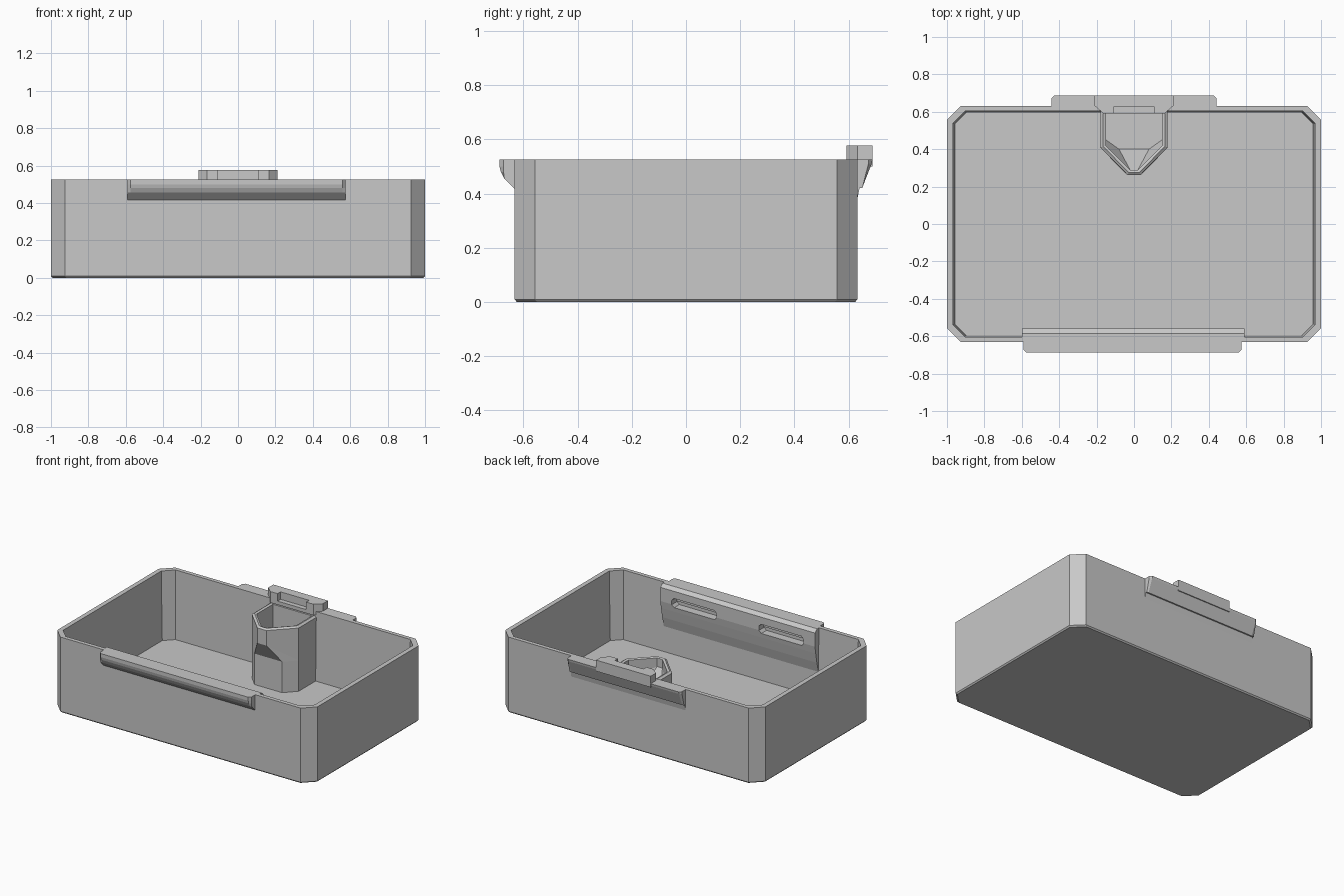
import bpy, bmesh

if "Cube" in bpy.data.objects:
    bpy.data.objects.remove(bpy.data.objects["Cube"])

GREY = (0.58, 0.58, 0.58, 1)
plastic = bpy.data.materials.new("light_grey_plastic")
plastic.use_nodes = True
plastic.diffuse_color = GREY
plastic.node_tree.nodes["Principled BSDF"].inputs["Base Color"].default_value = GREY


def loft(name, rings):
    """Join closed rings of equal length and cap both ends."""
    bm = bmesh.new()
    loops = [[bm.verts.new(p) for p in ring] for ring in rings]
    n = len(loops[0])
    for a, b in zip(loops, loops[1:]):
        for i in range(n):
            j = (i + 1) % n
            bm.faces.new((a[i], a[j], b[j], b[i]))
    bm.faces.new(loops[0][::-1])
    bm.faces.new(loops[-1])
    bmesh.ops.recalc_face_normals(bm, faces=bm.faces)
    mesh = bpy.data.meshes.new(name)
    bm.to_mesh(mesh)
    bm.free()
    mesh.materials.append(plastic)
    obj = bpy.data.objects.new(name, mesh)
    bpy.context.collection.objects.link(obj)
    return obj


def level(points, z):
    return [(x, y, z) for x, y in points]


def octagon(x, y, c, z):
    return level([(x - c, -y), (x, c - y), (x, y - c), (x - c, y),
                  (c - x, y), (-x, y - c), (-x, c - y), (c - x, -y)], z)


def rail(name, profile, x0, x1):
    """Extrude a y-z profile along x."""
    return loft(name, [[(x, y, z) for y, z in profile] for x in (x0, x1)])


def grip(name, profile, x0, x1, c=0.015):
    """Extrude a y-z profile along x, clipping its outermost corners."""
    limit = max(abs(y) for y, z in profile) - c
    clipped = [(max(-limit, min(limit, y)), z) for y, z in profile]
    steps = [(x0, clipped), (x0 + c, profile), (x1 - c, profile), (x1, clipped)]
    return loft(name, [[(x, y, z) for y, z in p] for x, p in steps])


def block(name, x0, x1, y0, y1, z0, z1):
    pts = [(x0, y0), (x1, y0), (x1, y1), (x0, y1)]
    return loft(name, [level(pts, z0), level(pts, z1)])


def cut(targets, cutter):
    for obj in targets:
        mod = obj.modifiers.new("cut", 'BOOLEAN')
        mod.operation = 'DIFFERENCE'
        mod.solver = 'EXACT'
        mod.object = cutter
        bpy.context.view_layer.objects.active = obj
        bpy.ops.object.modifier_apply(modifier=mod.name)
    bpy.data.objects.remove(cutter)


# Open tray with chamfered corners and slightly drafted inner walls
TOP = 0.525
FLOOR = 0.045
tray = loft("tray", [
    octagon(0.992, 0.624, 0.075, 0), octagon(1, 0.632, 0.075, 0.009),
    octagon(1, 0.632, 0.075, TOP), octagon(0.968, 0.604, 0.065, TOP),
    octagon(0.958, 0.596, 0.06, FLOOR)])

# Front grip lip, outside
grip("front_lip", [(-0.61, TOP), (-0.688, TOP), (-0.688, 0.5), (-0.683, 0.48),
                   (-0.67, 0.455), (-0.63, 0.415), (-0.61, 0.415)], -0.59, 0.575)

# Front reinforcement, inside, with two long slots
rib = rail("front_inner_rib", [(-0.615, TOP), (-0.585, TOP), (-0.56, 0.505),
                               (-0.56, 0.41), (-0.568, 0.36), (-0.581, 0.29),
                               (-0.599, 0.22), (-0.615, 0.22)], -0.6, 0.59)
for x in (-0.34, 0.33):
    shape = [(x + sx * w, z) for sx, w, z in (
        (-1, 0.155, 0.39), (1, 0.155, 0.39), (1, 0.172, 0.407), (1, 0.172, 0.438),
        (1, 0.155, 0.455), (-1, 0.155, 0.455), (-1, 0.172, 0.438), (-1, 0.172, 0.407))]
    cut([tray, rib], loft("slot_cutter", [[(px, y, z) for px, z in shape]
                                          for y in (-0.62, -0.5)]))

# Back flange
grip("back_flange", [(0.615, TOP), (0.688, TOP), (0.685, 0.51), (0.65, 0.42),
                     (0.64, 0.42), (0.632, 0.38), (0.615, 0.38)], -0.44, 0.44)

# Raised latch block on the back rim
plan = [(-0.21, 0.688), (-0.21, 0.632), (-0.165, 0.592),
        (0.165, 0.592), (0.21, 0.632), (0.21, 0.688)]
latch = loft("latch_block", [level(plan, 0.5), level(plan, 0.577)])
cut([latch], block("recess_cutter", -0.11, 0.11, 0.58, 0.625, 0.525, 0.6))
cut([tray], block("latch_slot_cutter", -0.11, 0.11, 0.57, 0.622, 0.44, 0.49))


# Pointed holder column against the back wall, its tip overhanging a flat front
def pentagon(w, y_back, y_side, tip, y_tip):
    return [(-w, y_back), (-w, y_side), (-tip, y_tip),
            (tip, y_tip), (w, y_side), (w, y_back)]


stem = pentagon(0.18, 0.606, 0.41, 0.107, 0.333)
outer = pentagon(0.18, 0.606, 0.41, 0.035, 0.262)
middle = pentagon(0.165, 0.602, 0.415, 0.028, 0.275)
inner = pentagon(0.15, 0.598, 0.42, 0.02, 0.288)
RIM = 0.495

# The overhang starts low at the stem front and reaches the tip higher up
spout = [(x, y, 0.38 if y < 0.3 else 0.26) for x, y in outer]
pocket = [(x, y, 0.43 if y < 0.3 else 0.36) for x, y in inner]
pocket_floor = level(pentagon(0.15, 0.598, 0.45, 0.08, 0.4), 0.28)
loft("holder_column", [level(stem, FLOOR - 0.01), level(stem, 0.26), spout,
                       level(outer, RIM - 0.01), level(middle, RIM),
                       level(inner, RIM - 0.005), pocket, pocket_floor])
